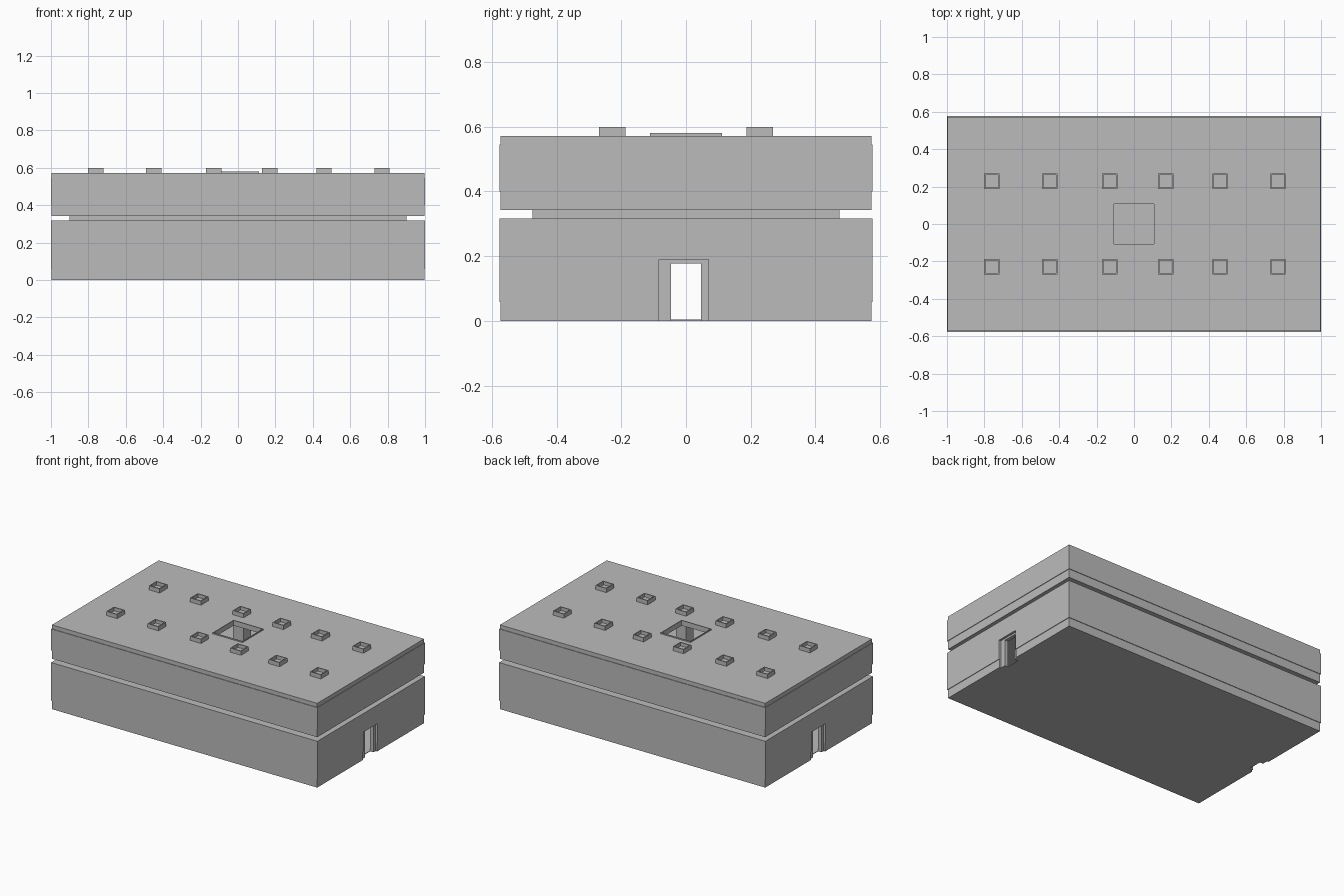
import bpy, bmesh

old = bpy.data.objects.get("Cube")
if old:
    bpy.data.objects.remove(old, do_unlink=True)

grey = bpy.data.materials.new("concrete_grey")
grey.use_nodes = True
grey.diffuse_color = (0.5, 0.5, 0.5, 1)
grey.node_tree.nodes["Principled BSDF"].inputs["Base Color"].default_value = (0.5, 0.5, 0.5, 1)


def finish(name, bm):
    bmesh.ops.recalc_face_normals(bm, faces=bm.faces)
    mesh = bpy.data.meshes.new(name)
    bm.to_mesh(mesh)
    bm.free()
    mesh.materials.append(grey)
    obj = bpy.data.objects.new(name, mesh)
    bpy.context.collection.objects.link(obj)
    return obj


def box(name, x, y, hx, hy, z0, z1):
    bm = bmesh.new()
    bmesh.ops.create_cube(bm, size=2)
    for v in bm.verts:
        v.co = (x + v.co.x * hx, y + v.co.y * hy, z0 if v.co.z < 0 else z1)
    return finish(name, bm)


def ring(name, x, y, outer, inner, z0, z1):
    """Rectangular frame with an open middle; sizes are half extents."""
    bm = bmesh.new()
    loops = []
    for hx, hy in (outer, inner):
        for z in (z0, z1):
            loops.append([bm.verts.new((x + sx * hx, y + sy * hy, z))
                          for sx, sy in ((-1, -1), (1, -1), (1, 1), (-1, 1))])
    ob, ot, ib, it = loops
    for a, b in ((ob, ot), (ot, it), (it, ib), (ib, ob)):
        for i in range(4):
            j = (i + 1) % 4
            bm.faces.new((a[i], a[j], b[j], b[i]))
    return finish(name, bm)


def cut(obj, cutter):
    mod = obj.modifiers.new("opening", 'BOOLEAN')
    mod.operation = 'DIFFERENCE'
    mod.solver = 'EXACT'
    mod.object = cutter
    bpy.context.view_layer.objects.active = obj
    bpy.ops.object.modifier_apply(modifier=mod.name)


# Storey walls: wide bands alternate with slightly inset ones
WIDE, INSET, ROOM = (1.0, 0.577), (0.996, 0.573), (0.96, 0.537)
base = ring("base_course", 0, 0, INSET, ROOM, 0.0, 0.058)
lower = ring("lower_wall", 0, 0, WIDE, ROOM, 0.058, 0.317)
ring("upper_sill_course", 0, 0, INSET, ROOM, 0.342, 0.4)
ring("upper_wall", 0, 0, WIDE, ROOM, 0.4, 0.545)

# Floors and the recessed joint between storeys
box("ground_floor", 0, 0, *ROOM, 0.0, 0.004)
box("lower_ceiling", 0, 0, *ROOM, 0.297, 0.317)
box("recessed_joint", 0, 0, 0.9, 0.475, 0.317, 0.342)
box("upper_floor", 0, 0, *ROOM, 0.342, 0.36)

# Roof with central skylight opening and low curb
ring("roof_slab", 0, 0, INSET, (0.108, 0.108), 0.545, 0.572)
ring("skylight_curb", 0, 0, (0.112, 0.112), (0.108, 0.108), 0.572, 0.58)

# End doorways: shallow frame recess around a through opening
passage = box("passage_cutter", 0, 0, 1.1, 0.047, -0.1, 0.178)
cutters = [passage]
for side in (-1, 1):
    cutters.append(box("door_recess_cutter", side, -0.007 * side, 0.015, 0.077, -0.1, 0.19))
for wall in (base, lower):
    for cutter in cutters:
        cut(wall, cutter)
for cutter in cutters:
    bpy.data.objects.remove(cutter, do_unlink=True)

# Roof vents: hollow shafts running down through the upper storey
for x in (-0.76, -0.45, -0.13, 0.17, 0.46, 0.77):
    for y in (-0.228, 0.228):
        ring("vent_rim", x, y, (0.041, 0.041), (0.034, 0.034), 0.572, 0.6)
        box("vent_shaft", x, y, 0.039, 0.039, 0.36, 0.577)
